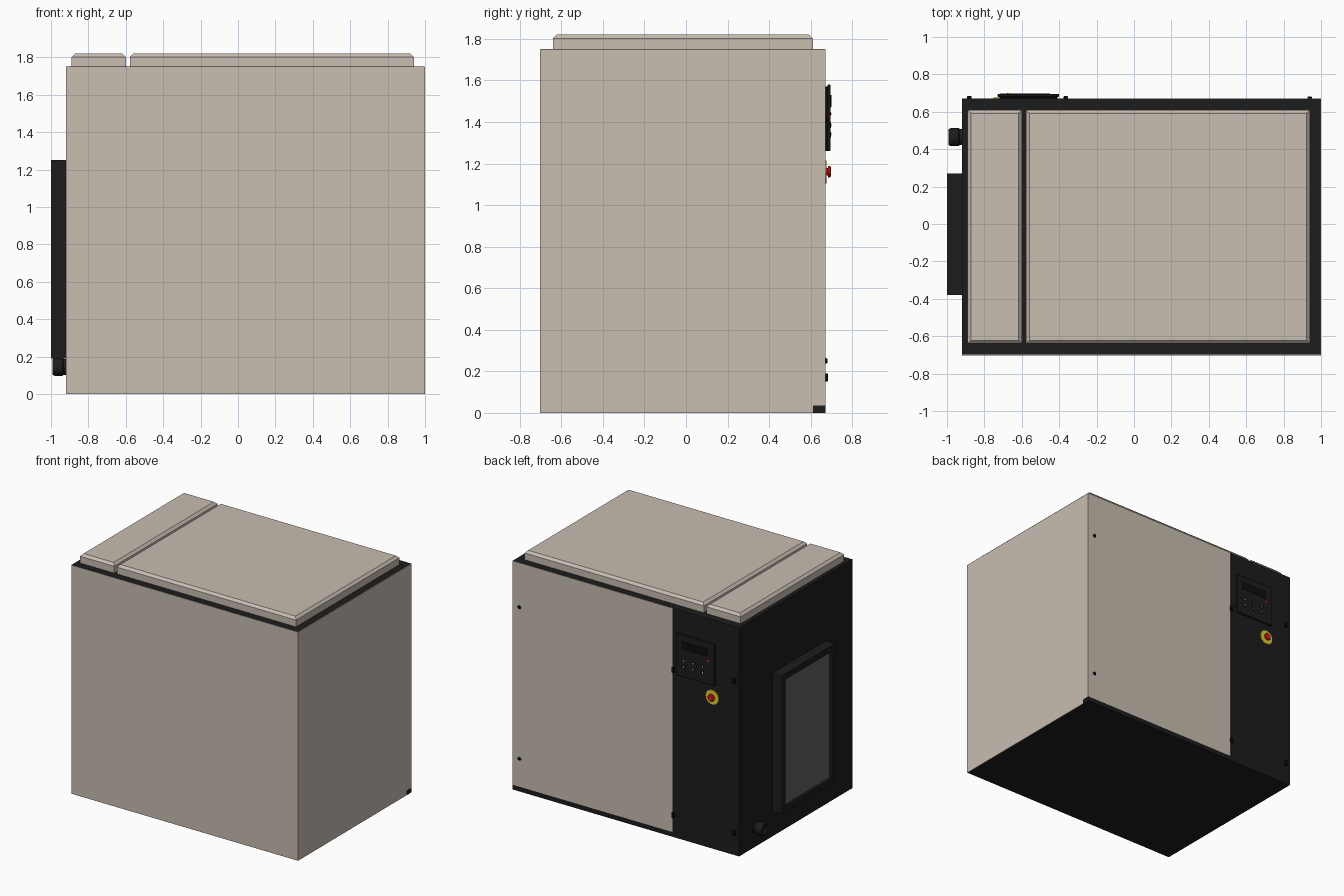
import bpy, bmesh
from math import pi
from mathutils import Matrix, Vector

if "Cube" in bpy.data.objects:
    bpy.data.objects.remove(bpy.data.objects["Cube"])


def material(name, rgb):
    m = bpy.data.materials.new(name)
    m.diffuse_color = (*rgb, 1)
    m.use_nodes = True
    m.node_tree.nodes["Principled BSDF"].inputs["Base Color"].default_value = m.diffuse_color
    return m


BEIGE = material("beige_paint", (0.58, 0.51, 0.44))
BLACK = material("black_paint", (0.012, 0.012, 0.012))
DARK = material("dark_plastic", (0.004, 0.004, 0.005))
GREY = material("filter_grey", (0.12, 0.12, 0.12))
RED = material("red", (0.8, 0.01, 0.01))
YELLOW = material("yellow", (0.75, 0.6, 0.03))
WHITE = material("white", (0.8, 0.8, 0.8))


def finish(name, bm, mat):
    me = bpy.data.meshes.new(name)
    bmesh.ops.recalc_face_normals(bm, faces=bm.faces)
    bm.to_mesh(me)
    bm.free()
    me.materials.append(mat)
    ob = bpy.data.objects.new(name, me)
    bpy.context.collection.objects.link(ob)
    return ob


def box(name, x, y, z, mat, bevel=0, top_only=False, segments=1):
    lo, hi = Vector((x[0], y[0], z[0])), Vector((x[1], y[1], z[1]))
    bm = bmesh.new()
    bmesh.ops.create_cube(bm, size=1, matrix=Matrix.Translation((lo + hi) / 2)
                          @ Matrix.Diagonal((*(hi - lo), 1)))
    if bevel:
        edges = [e for e in bm.edges
                 if not top_only or all(v.co.z > hi.z - 1e-4 for v in e.verts)]
        bmesh.ops.bevel(bm, geom=edges, offset=bevel, segments=segments,
                        affect='EDGES', profile=0.5)
    return finish(name, bm, mat)


def lathe(name, origin, axis, profile, mat, sides=24):
    """Revolve (radius, distance) pairs around an axis starting at origin."""
    bm = bmesh.new()
    vs = [bm.verts.new((r, 0, h)) for r, h in profile]
    es = [bm.edges.new(p) for p in zip(vs, vs[1:])]
    bmesh.ops.spin(bm, geom=vs + es, cent=(0, 0, 0), axis=(0, 0, 1),
                   angle=2 * pi, steps=sides)
    bmesh.ops.remove_doubles(bm, verts=bm.verts, dist=1e-5)
    rot = Vector((0, 0, 1)).rotation_difference(Vector(axis)).to_matrix().to_4x4()
    bm.transform(Matrix.Translation(origin) @ rot)
    ob = finish(name, bm, mat)
    bpy.ops.object.select_all(action='DESELECT')
    bpy.context.view_layer.objects.active = ob
    ob.select_set(True)
    bpy.ops.object.shade_smooth_by_angle(angle=0.6)
    return ob


# Cabinet core and base rail
box("cabinet_core", (-0.92, 0.996), (-0.698, 0.668), (0, 1.75), BLACK)
box("base_rail", (-0.92, 1.0), (0.61, 0.672), (0, 0.036), BLACK)

# Beige side panels; the right one is notched for the base rail
box("front_panel", (-0.92, 1.0), (-0.702, -0.698), (0, 1.749), BEIGE)
box("right_panel", (0.996, 1.0), (-0.698, 0.61), (0, 1.749), BEIGE)
box("right_panel_rear", (0.996, 1.0), (0.61, 0.672), (0.036, 1.749), BEIGE)
box("back_panel", (-0.355, 0.996), (0.668, 0.672), (0.036, 1.749), BEIGE)
box("control_door", (-0.92, -0.36), (0.668, 0.672), (0.036, 1.749), BLACK)

# Roof lids with chamfered upper edges
for name, x in (("small_lid", (-0.89, -0.60)), ("large_lid", (-0.578, 0.94))):
    box(name, x, (-0.64, 0.61), (1.75, 1.82), BEIGE, 0.018, True)

# Air filter on the left side: four-bar frame around a recessed mat
FX, FY, FZ, B = (-1.0, -0.92), (-0.38, 0.27), (0.19, 1.25), 0.045
for i, z in enumerate(((FZ[0], FZ[0] + B), (FZ[1] - B, FZ[1]))):
    box(f"filter_frame_rail_{i}", FX, FY, z, BLACK)
for i, y in enumerate(((FY[0], FY[0] + B), (FY[1] - B, FY[1]))):
    box(f"filter_frame_post_{i}", FX, y, (FZ[0] + B, FZ[1] - B), BLACK)
box("filter_mat", (-0.98, -0.92), (FY[0] + B, FY[1] - B),
    (FZ[0] + B, FZ[1] - B), GREY)

# Outlet fitting on the left side
lathe("outlet_fitting", (-0.92, 0.465, 0.145), (-1, 0, 0),
      [(0, 0), (0.042, 0), (0.042, 0.012), (0.048, 0.018), (0.048, 0.06),
       (0.042, 0.072), (0.034, 0.072), (0.034, 0.055), (0, 0.055)], BLACK, 32)

# Control unit: backing, face plate, display and keys
box("control_backing", (-0.72, -0.41), (0.67, 0.682), (1.27, 1.57), DARK)
box("control_face", (-0.73, -0.40), (0.680, 0.696), (1.26, 1.58), BLACK, 0.004)
box("control_display", (-0.67, -0.45), (0.695, 0.699), (1.47, 1.53), DARK, 0.001)
for row, z in enumerate((1.385, 1.34)):
    for col, x in enumerate((-0.63, -0.55, -0.47)):
        lathe(f"key_{row}_{col}", (x, 0.694, z), (0, 1, 0),
              [(0, 0), (0.014, 0), (0.014, 0.004), (0, 0.004)], DARK, 16)
        box(f"key_mark_{row}_{col}", (x - 0.004, x + 0.004), (0.697, 0.699),
            (z - 0.006, z + 0.006), WHITE)
lathe("status_light", (-0.675, 0.694, 1.44), (0, 1, 0),
      [(0, 0), (0.008, 0), (0.008, 0.004), (0, 0.006)], RED, 16)

# Emergency stop
stop = (-0.695, 0.671, 1.16)
lathe("stop_plate", stop, (0, 1, 0),
      [(0, 0), (0.055, 0), (0.055, 0.005), (0, 0.005)], YELLOW, 32)
lathe("stop_button", stop, (0, 1, 0),
      [(0, 0.004), (0.018, 0.004), (0.018, 0.011), (0.027, 0.013),
       (0.027, 0.021), (0.022, 0.026), (0, 0.027)], RED, 24)

# Door latches and panel bolts on the back
for i, (x, z) in enumerate(((-0.88, 1.335), (-0.88, 0.17),
                            (-0.365, 1.28), (-0.365, 0.17))):
    box(f"door_latch_{i}", (x - 0.012, x + 0.012), (0.668, 0.684),
        (z - 0.02, z + 0.02), DARK, 0.003)
for i, z in enumerate((0.25, 1.41)):
    lathe(f"panel_bolt_{i}", (0.94, 0.67, z), (0, 1, 0),
          [(0, 0), (0.013, 0), (0.013, 0.006), (0.009, 0.011), (0, 0.012)],
          DARK, 16)
